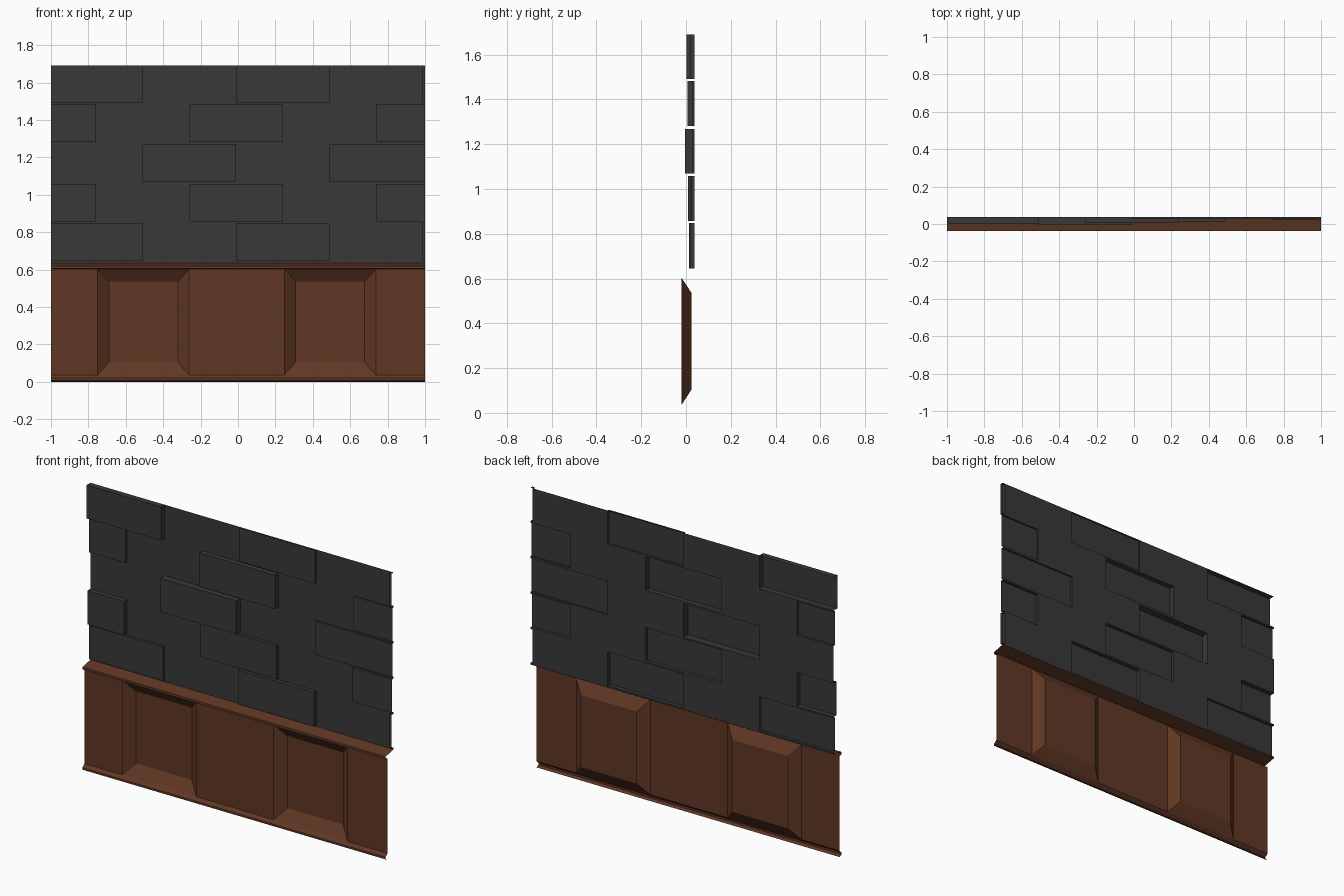
import bpy, bmesh

if "Cube" in bpy.data.objects:
    bpy.data.objects.remove(bpy.data.objects["Cube"])


def material(name, rgb):
    m = bpy.data.materials.new(name)
    m.diffuse_color = (*rgb, 1)
    m.use_nodes = True
    m.node_tree.nodes["Principled BSDF"].inputs["Base Color"].default_value = m.diffuse_color
    return m


STONE = material("dark grey stone", (0.040, 0.040, 0.041))
WOOD = material("brown wood", (0.118, 0.039, 0.018))


def finish(name, bm, mat):
    bmesh.ops.remove_doubles(bm, verts=bm.verts, dist=0.0005)
    me = bpy.data.meshes.new(name)
    bm.to_mesh(me)
    bm.free()
    me.materials.append(mat)
    ob = bpy.data.objects.new(name, me)
    bpy.context.collection.objects.link(ob)


def face(bm, pts):
    bm.faces.new([bm.verts.new(p) for p in pts])


def rect(x0, x1, z0, z1, y):
    return [(x0, y, z0), (x1, y, z0), (x1, y, z1), (x0, y, z1)]


def relief(bm, outer, inner):
    """Raised or sunk rectangle: inner face plus side walls, left open at the wall ends."""
    face(bm, inner)
    for i in range(4):
        j = (i + 1) % 4
        if abs(outer[i][0]) > 0.999 and outer[i][0] == outer[j][0]:
            continue
        face(bm, [outer[i], outer[j], inner[j], inner[i]])


def strip(bm, z0, z1, y, spans):
    """Flat sheet across the wall, leaving out the given x spans."""
    x = -1
    for a, b in spans:
        if a > x:
            face(bm, rect(x, a, z0, z1, y))
        x = b
    if x < 1:
        face(bm, rect(x, 1, z0, z1, y))


# Stone wall: rows of bricks (x0, x1, front depth) standing out of one sheet
BACK = 0.038
rows = [
    (0.645, 0.847, [(-1, -0.51, 0.022), (-0.01, 0.49, 0.014), (0.985, 1, 0.02)]),
    (0.857, 1.058, [(-1, -0.76, 0.009), (-0.26, 0.24, 0.018), (0.74, 1, 0.022)]),
    (1.068, 1.268, [(-0.51, -0.01, -0.005), (0.49, 1, 0.027)]),
    (1.281, 1.482, [(-1, -0.76, 0.024), (-0.26, 0.24, 0.007), (0.74, 1, 0.028)]),
    (1.491, 1.69, [(-1, -0.51, 0.002), (-0.01, 0.49, 0.026), (0.985, 1, 0.02)]),
]
bm = bmesh.new()
below = 0.635
for z0, z1, bricks in rows:
    strip(bm, below, z0, BACK, [])
    strip(bm, z0, z1, BACK, [b[:2] for b in bricks])
    for x0, x1, y in bricks:
        relief(bm, rect(x0, x1, z0, z1, BACK), rect(x0, x1, z0, z1, y))
    below = z1
finish("brick_wall", bm, STONE)

# Wood panelling with two bevelled recesses
FRONT, DEEP, Z0, Z1 = -0.019, 0.025, 0.037, 0.602
panels = [(-0.75, -0.262), (0.248, 0.737)]
bm = bmesh.new()
strip(bm, Z0, Z1, FRONT, panels)
for a, b in panels:
    relief(bm, rect(a, b, Z0, Z1, FRONT),
           rect(a + 0.06, b - 0.06, Z0 + 0.068, Z1 - 0.067, DEEP))
finish("wood_panel", bm, WOOD)


def moulding(name, profile):
    """Sweep a (y, z) profile, listed from bottom to top, along the wall."""
    bm = bmesh.new()
    for (ya, za), (yb, zb) in zip(profile, profile[1:]):
        face(bm, [(-1, ya, za), (1, ya, za), (1, yb, zb), (-1, yb, zb)])
    finish(name, bm, WOOD)


# Top ledge and base board
moulding("top_ledge", [(FRONT, Z1), (-0.038, 0.606), (-0.038, 0.62), (BACK, 0.635)])
moulding("base_board", [(FRONT, 0), (-0.038, 0.008), (-0.038, 0.02), (FRONT, Z0)])
